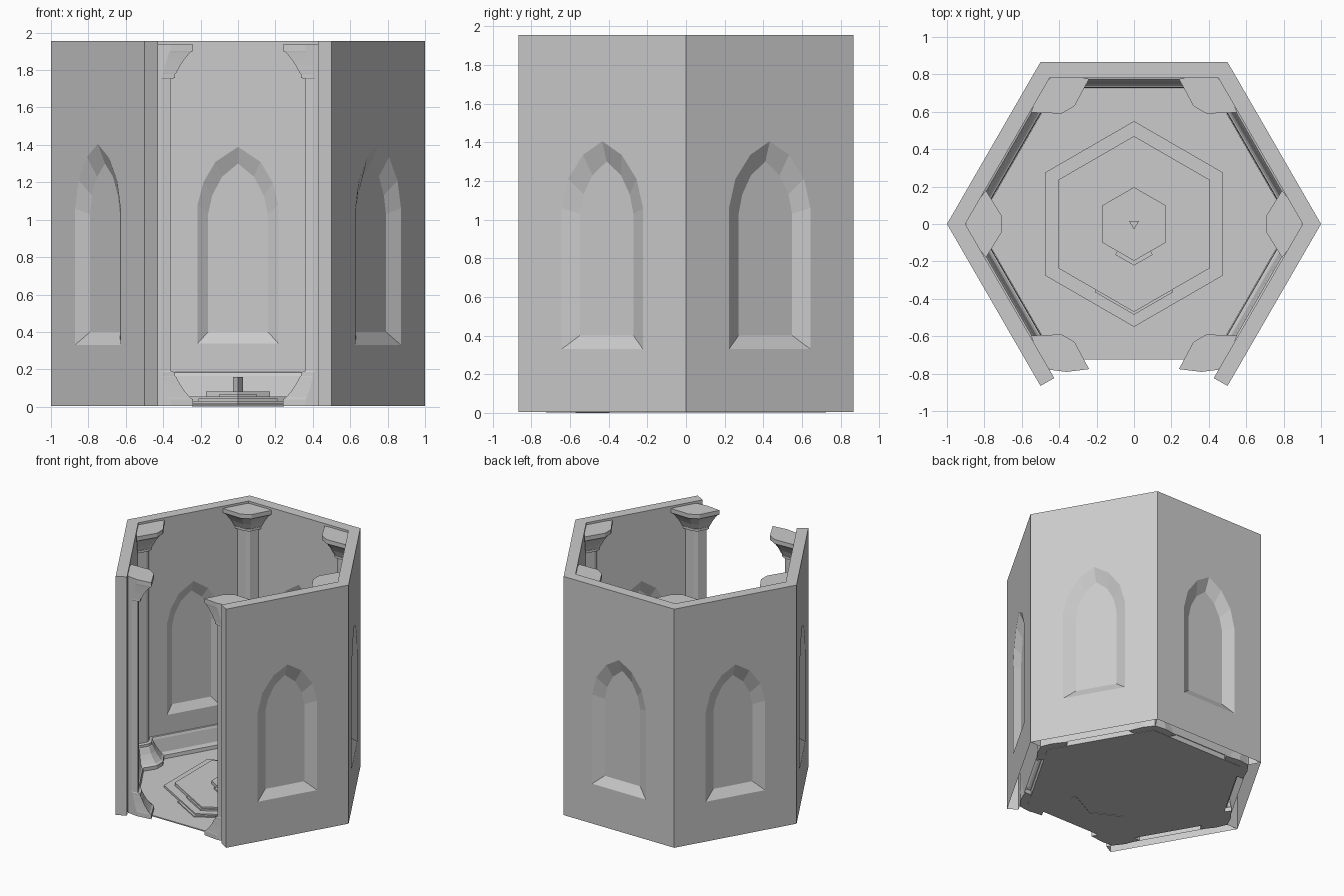
import bpy, bmesh
from math import sin, cos, tan, radians, sqrt

cube = bpy.data.objects.get("Cube")
if cube:
    bpy.data.objects.remove(cube)

stone = bpy.data.materials.new("grey stone")
stone.use_nodes = True
stone.diffuse_color = (0.6, 0.6, 0.6, 1)
stone.node_tree.nodes["Principled BSDF"].inputs["Base Color"].default_value = (0.6, 0.6, 0.6, 1)

Z0, TOP = 0.005, 1.955
OUTER = sqrt(3) / 2          # distance from centre to outer wall face
INNER = OUTER - 0.085
T30 = tan(radians(30))


def finish(name, bm):
    bmesh.ops.recalc_face_normals(bm, faces=bm.faces)
    mesh = bpy.data.meshes.new(name)
    bm.to_mesh(mesh)
    bm.free()
    mesh.materials.append(stone)
    obj = bpy.data.objects.new(name, mesh)
    bpy.context.collection.objects.link(obj)
    return obj


def bridge(bm, a, b, closed=True):
    n = len(a)
    for i in range(n if closed else n - 1):
        j = (i + 1) % n
        bm.faces.new((a[i], a[j], b[j], b[i]))


def loft(name, rings):
    """Closed solid through a stack of matching rings."""
    bm = bmesh.new()
    loops = [[bm.verts.new(p) for p in ring] for ring in rings]
    for a, b in zip(loops, loops[1:]):
        bridge(bm, a, b)
    bm.faces.new(loops[0])
    bm.faces.new(loops[-1])
    return finish(name, bm)


def prism(name, outline, z0, z1):
    return loft(name, [[(x, y, z) for x, y in outline] for z in (z0, z1)])


def polygon(radius, sides, start):
    angles = [radians(start + 360 * i / sides) for i in range(sides)]
    return [(radius * cos(a), radius * sin(a)) for a in angles]


def place(angle, v, u):
    """Point at distance v along the direction and u sideways."""
    a = radians(angle)
    return (v * cos(a) - u * sin(a), v * sin(a) + u * cos(a))


# Pointed window outlines: right half from sill to apex
PANE = [(0.16, 0.4), (0.16, 1.03), (0.138, 1.13), (0.085, 1.23), (0, 1.3)]
FRAME_OUT = [(0.243, 0.33), (0.243, 1.06), (0.205, 1.21), (0.115, 1.335), (0, 1.405)]
FRAME_IN = [(0.216, 0.338), (0.216, 1.08), (0.185, 1.2), (0.12, 1.31), (0, 1.39)]


def arch(half):
    return half + [(-u, z) for u, z in reversed(half[:-1])]


# Walls with splayed window recesses on both faces
def wall(name, angle, in_left, in_right):
    bm = bmesh.new()

    def loop(points, v):
        return [bm.verts.new((*place(angle, v, u), z)) for u, z in points]

    def sheet(v, left, right, frame, pane_v):
        rect = loop([(left, Z0), (right, Z0), (right, TOP), (left, TOP)], v)
        ring = loop(arch(frame), v)
        edges = [bm.edges.new((l[i - 1], l[i])) for l in (rect, ring) for i in range(len(l))]
        bmesh.ops.triangle_fill(bm, edges=edges, use_beauty=True)
        pane = loop(arch(PANE), pane_v)
        bridge(bm, ring, pane)
        bm.faces.new(pane)
        return rect

    out = sheet(OUTER, -0.5, 0.5, FRAME_OUT, OUTER - 0.045)
    inn = sheet(INNER, in_left, in_right, FRAME_IN, INNER + 0.036)
    for i, j in ((1, 2), (2, 3), (3, 0)):
        bm.faces.new((out[i], out[j], inn[j], inn[i]))
    finish(name, bm)


# Moulded skirting along the foot of each wall
SKIRT = [(INNER, 0.185), (0.772, 0.182), (0.765, 0.165), (0.748, 0.06),
         (0.738, 0.045), (0.73, 0.04), (0.726, Z0)]


def skirting(name, angle):
    bm = bmesh.new()
    ends = [[bm.verts.new((*place(angle, v, s * v * T30), z)) for v, z in SKIRT] for s in (-1, 1)]
    bridge(bm, ends[0], ends[1], closed=False)
    obj = finish(name, bm)
    # Face the room
    if obj.data.polygons[2].normal.dot(obj.data.polygons[2].center.xy.to_3d()) > 0:
        obj.data.flip_normals()


half_in = INNER * T30
sides = {"front_left": -30, "back_left": 30, "back": 90, "back_right": 150, "front_right": 210}
for side, angle in sides.items():
    # Walls beside the open front end square, the rest are mitred
    left = -0.5 if side == "front_left" else -half_in
    right = 0.5 if side == "front_right" else half_in
    wall(side + "_wall", angle, left, right)
    skirting(side + "_skirting", angle)

# Corner columns: one plan shape scaled towards the corner along the height
PLAN = [(0.9, 0), (0.865, 0.083), (0.792, 0.18), (0.705, 0.04),
        (0.705, -0.04), (0.792, -0.18), (0.865, -0.083)]
FOOT = [(0, 1), (0.035, 1), (0.045, 0.92), (0.075, 0.8), (0.11, 0.68),
        (0.155, 0.57), (0.16, 0.54), (0.18, 0.54), (0.185, 0.43)]
levels = [(Z0 + h, s) for h, s in FOOT] + [(1.938 - h, s) for h, s in reversed(FOOT)]
for k in range(6):
    rings = [[(*place(60 * k, 0.9 + (r - 0.9) * s, t * s), z) for r, t in PLAN] for z, s in levels]
    loft(f"column_{k + 1}", rings)

# Floor and stepped dais
prism("floor", polygon(0.725 / cos(radians(30)), 6, 0), 0.003, 0.012)
for name, radius, top in (("lower_step", 0.55, 0.03), ("middle_step", 0.47, 0.055), ("upper_step", 0.197, 0.082)):
    prism(name, polygon(radius, 6, 30), 0.004, top)
prism("centre_post", polygon(0.03, 3, -90), 0.05, 0.158)

# Chevron treads in front of each step
for name, tip, w, top in (("lower_tread", 0.572, 0.245, 0.02), ("middle_tread", 0.485, 0.21, 0.043),
                          ("upper_tread", 0.222, 0.1, 0.068)):
    y = -tip + w * T30
    half = [(w, y), (w - 0.02, y + 0.035)]
    outline = [(0, -tip)] + half + [(0, -tip + 0.06)] + [(-x, v) for x, v in reversed(half)]
    prism(name, outline, 0 if tip > 0.5 else 0.01, top)
